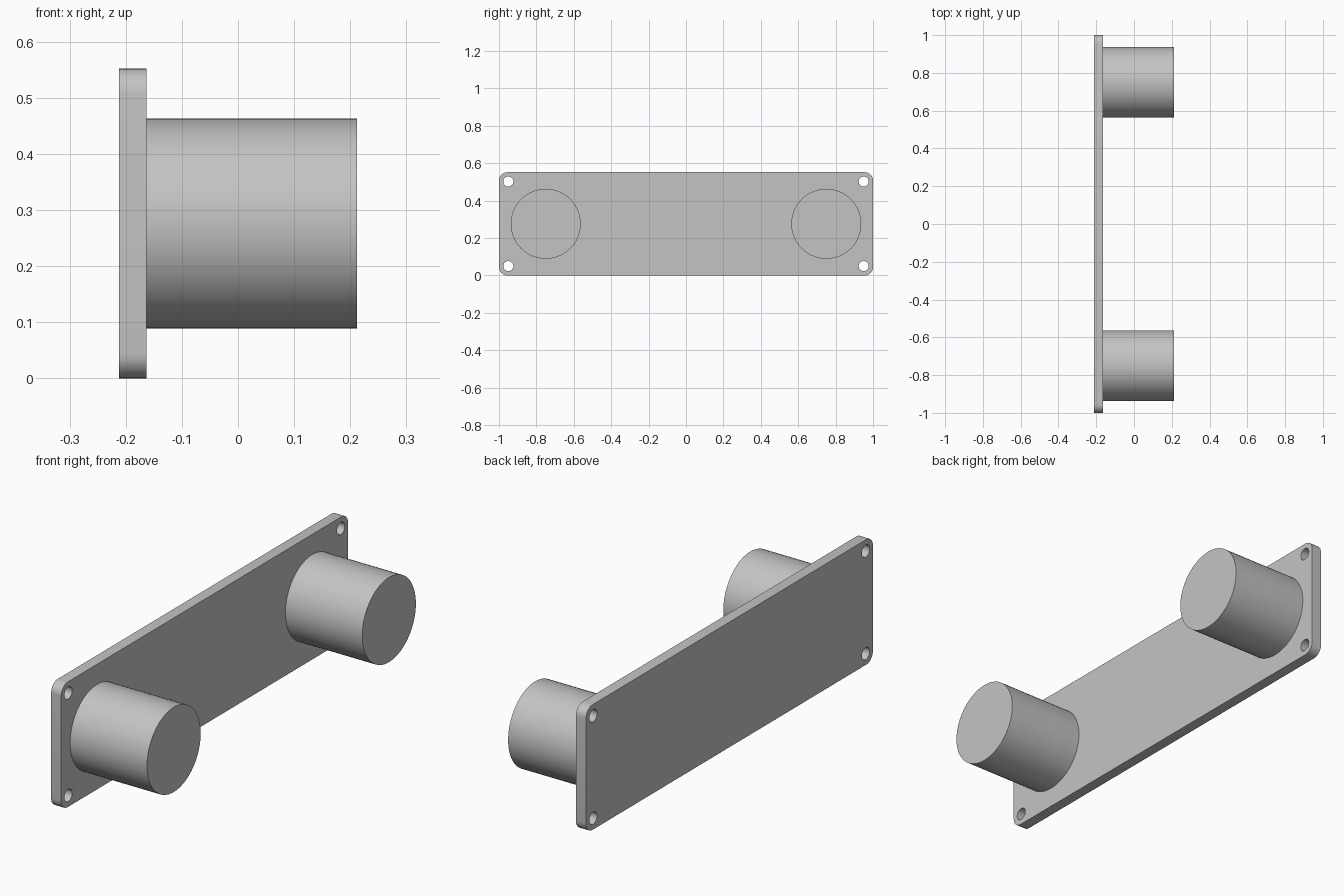
import bpy
import bmesh
from math import pi, radians
from mathutils import Matrix

if "Cube" in bpy.data.objects:
    bpy.data.objects.remove(bpy.data.objects["Cube"], do_unlink=True)

# Overall dimensions
X_BACK, X_FACE, X_TIP = -0.212, -0.163, 0.212
LENGTH, HEIGHT = 2.0, 0.552
CORNER_R = 0.045
PEG_R, PEG_Y = 0.187, 0.75
HOLE_R, HOLE_INSET = 0.027, 0.05
MID_Z = HEIGHT / 2

grey = bpy.data.materials.new("plain_grey")
grey.use_nodes = True
colour = (0.55, 0.55, 0.55, 1)
grey.diffuse_color = colour
grey.node_tree.nodes["Principled BSDF"].inputs["Base Color"].default_value = colour


def make_object(name, bm):
    mesh = bpy.data.meshes.new(name)
    bmesh.ops.recalc_face_normals(bm, faces=bm.faces)
    bm.to_mesh(mesh)
    bm.free()
    mesh.materials.append(grey)
    obj = bpy.data.objects.new(name, mesh)
    bpy.context.collection.objects.link(obj)
    return obj


def add_cylinder(bm, x0, x1, y, z, radius, sides):
    """Add a closed cylinder running along x."""
    place = Matrix.Translation(((x0 + x1) / 2, y, z)) @ Matrix.Rotation(pi / 2, 4, "Y")
    bmesh.ops.create_cone(bm, cap_ends=True, segments=sides, radius1=radius,
                          radius2=radius, depth=x1 - x0, matrix=place)


def smooth(obj):
    bpy.ops.object.select_all(action="DESELECT")
    obj.select_set(True)
    bpy.context.view_layer.objects.active = obj
    bpy.ops.object.shade_smooth_by_angle(angle=radians(30))


# Back plate with rounded corners
bm = bmesh.new()
place = Matrix.Translation(((X_BACK + X_FACE) / 2, 0, MID_Z))
size = Matrix.Diagonal((X_FACE - X_BACK, LENGTH, HEIGHT, 1))
bmesh.ops.create_cube(bm, size=1, matrix=place @ size)
corners = [e for e in bm.edges
           if abs(e.verts[0].co.x - e.verts[1].co.x) > 0.01]
bmesh.ops.bevel(bm, geom=corners, offset=CORNER_R, segments=8,
                profile=0.5, affect="EDGES")
plate = make_object("back_plate", bm)

# Four screw holes cut through the plate
bm = bmesh.new()
for side in (-1, 1):
    for z in (HOLE_INSET, HEIGHT - HOLE_INSET):
        add_cylinder(bm, X_BACK - 0.05, X_FACE + 0.05,
                     side * (LENGTH / 2 - HOLE_INSET), z, HOLE_R, 32)
cutter = make_object("screw_hole_cutter", bm)
cutter.hide_render = True
cut = plate.modifiers.new("screw_holes", "BOOLEAN")
cut.operation = "DIFFERENCE"
cut.solver = "EXACT"
cut.object = cutter
bpy.context.view_layer.objects.active = plate
bpy.ops.object.modifier_apply(modifier=cut.name)
bpy.data.objects.remove(cutter, do_unlink=True)
smooth(plate)

# Two round pegs standing out from the plate
for name, side in (("front_peg", -1), ("rear_peg", 1)):
    bm = bmesh.new()
    add_cylinder(bm, X_FACE, X_TIP, side * PEG_Y, MID_Z, PEG_R, 72)
    smooth(make_object(name, bm))
